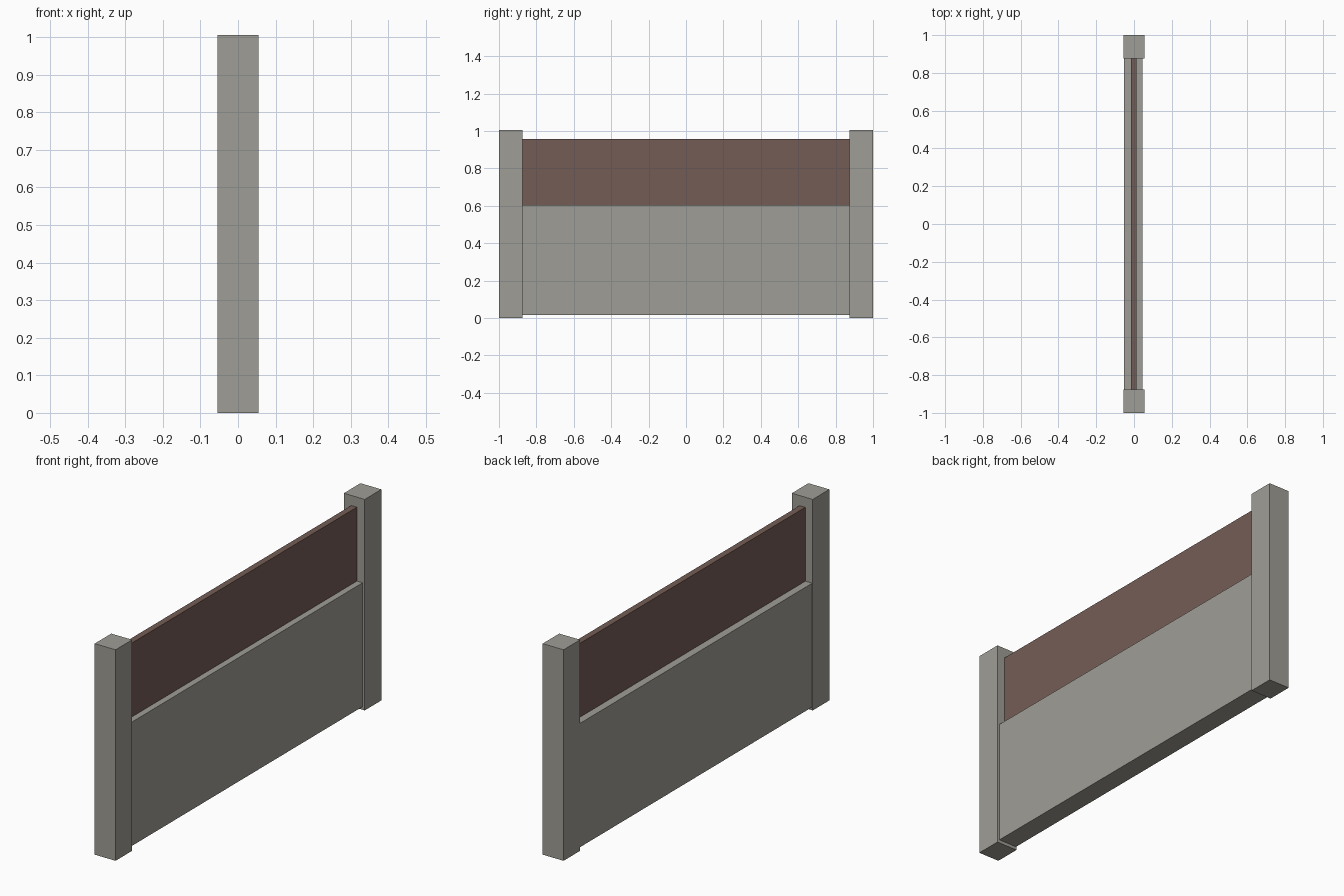
import bpy

if "Cube" in bpy.data.objects:
    bpy.data.objects.remove(bpy.data.objects["Cube"])


def material(name, rgb):
    m = bpy.data.materials.new(name)
    m.diffuse_color = (*rgb, 1.0)
    m.use_nodes = True
    m.node_tree.nodes["Principled BSDF"].inputs["Base Color"].default_value = m.diffuse_color
    return m


concrete = material("concrete grey", (0.35, 0.34, 0.305))
brown = material("brown wood", (0.175, 0.108, 0.093))


def box(name, x, y, z, mat):
    """Box from (min, max) ranges on each axis."""
    bpy.ops.mesh.primitive_cube_add(size=1)
    ob = bpy.context.object
    ob.name = name
    for v in ob.data.vertices:
        v.co = [r[0] if c < 0 else r[1] for c, r in zip(v.co, (x, y, z))]
    ob.data.materials.append(mat)
    return ob


# End posts
box("front_post", (-0.055, 0.055), (-1.0, -0.875), (0, 1.005), concrete)
box("back_post", (-0.055, 0.055), (0.875, 1.0), (0, 1.005), concrete)

# Thick lower slab, slightly clear of the ground
box("lower_slab", (-0.052, 0.044), (-0.876, 0.876), (0.015, 0.605), concrete)

# Thin brown upper panel standing on the slab
box("upper_panel", (-0.016, 0.014), (-0.876, 0.876), (0.60, 0.957), brown)
